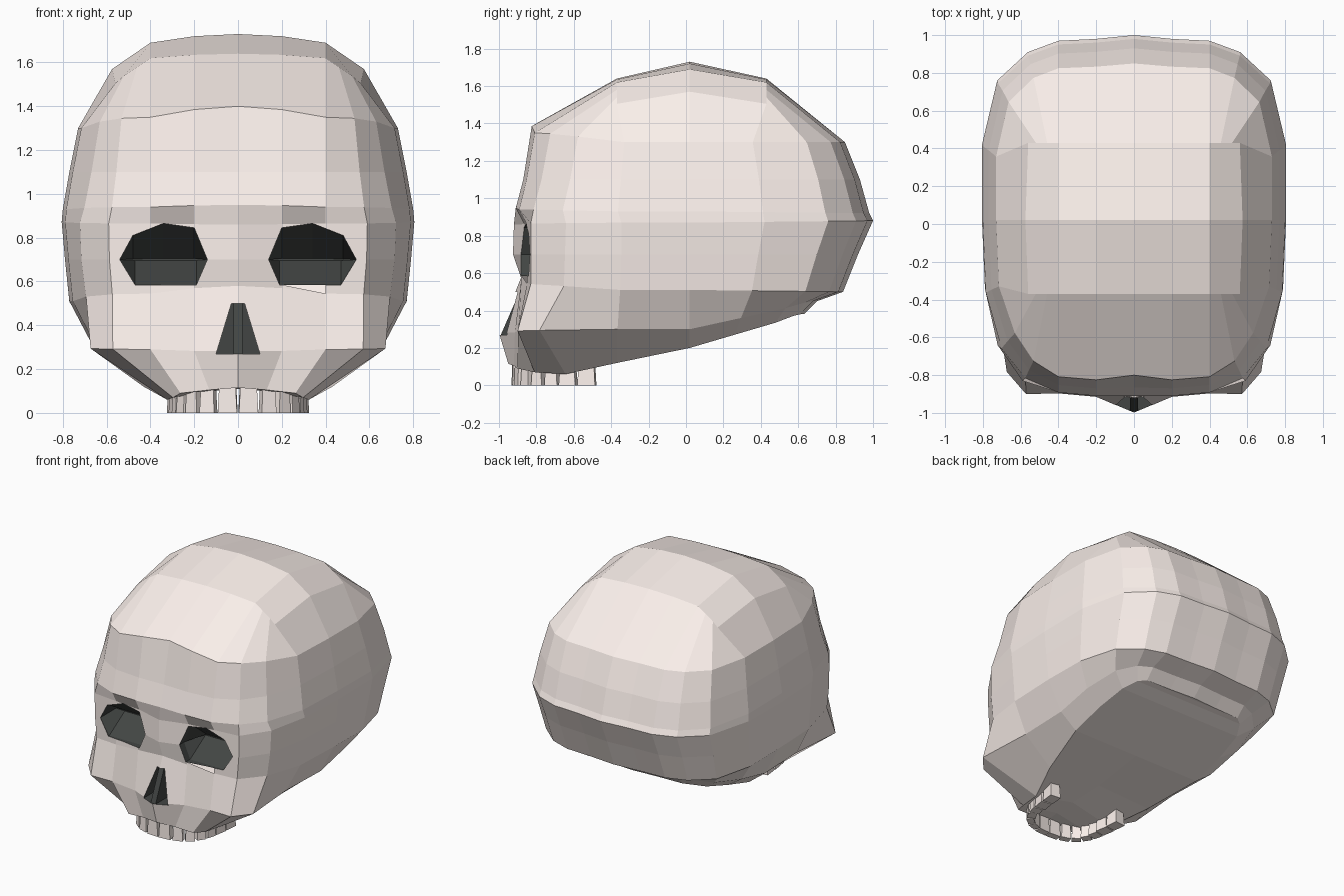
import bpy, bmesh, math
from mathutils import Matrix

if "Cube" in bpy.data.objects:
    bpy.data.objects.remove(bpy.data.objects["Cube"])

def material(name, c):
    m = bpy.data.materials.new(name)
    m.diffuse_color = (*c, 1)
    m.use_nodes = True
    m.node_tree.nodes["Principled BSDF"].inputs["Base Color"].default_value = m.diffuse_color
    return m

bone = material("bone", (0.96, 0.87, 0.83))
dark = material("hollow", (0.055, 0.06, 0.057))

def finish(name, bm, index=0):
    bmesh.ops.remove_doubles(bm, verts=bm.verts, dist=0.0005)
    bmesh.ops.recalc_face_normals(bm, faces=bm.faces)
    me = bpy.data.meshes.new(name)
    bm.to_mesh(me)
    bm.free()
    me.materials.append(bone)
    me.materials.append(dark)
    for p in me.polygons:
        p.material_index = index
    ob = bpy.data.objects.new(name, me)
    bpy.context.collection.objects.link(ob)
    return ob

# One half of a slice round the skull, front centre to back centre
def half_ring(y0, yf, yb, w, zf, zs, zb, k=0, t=1):
    c = min(0.4, 0.75 * w)
    d = w - c
    xs = [0, c/2, c, c + (.4 + .2*k)*d, c + (.7 + .27*k)*d, w*.98, w, w,
          c + .8*d, c + .4*d, c, c/2, 0]
    xs = [x*t if i < 5 else x*(1 + t)/2 if i == 5 else x for i, x in enumerate(xs)]
    ys = [y0, yf, yf*.98, yf*(.88 + .08*k), yf*(.7 + .12*k), yf*.4, .02,
          yb*.42, yb*.76, yb*.91, yb*.97, yb*.98, yb]
    fw = [1, .85, .5, .45, .3, 0]
    bw = [0, .4, .75, .95, 1, 1, 1]
    zz = [zs + (zf - zs)*a for a in fw] + [zs + (zb - zs)*a for a in bw]
    return list(zip(xs, ys, zz))

# Slices: centre front y, front y, back y, half width, z front/side/back, squareness, front taper
slices = [
    (-.80, -.825, .85, .73, 1.40, 1.30, 1.30, 0),
    (-.865, -.87, .93, .77, 1.10, 1.10, 1.10, .1),
    (-.91, -.91, .98, .80, .95, .93, .92, .2),
    (-.92, -.865, 1.0, .805, .86, .87, .88, .35),
    (-.925, -.865, .92, .79, .70, .70, .70, .4),
    (-.88, -.88, .84, .77, .58, .51, .50, .35),
    (-1.0, -.915, .70, .66, .28, .30, .45, 1.3),
    (-.95, -.92, .63, .53, .11, .20, .38, 0, .66)]
rings = [half_ring(*s) for s in slices]

# Square rim of the crown, same 13 columns
rim = [(0, 1.64), (.2, 1.635), (.4, 1.62), (.46, 1.58), (.52, 1.54), (.56, 1.505)]
rings.insert(0, [(x, -.37, z) for x, z in rim] + [(.575, .02, 1.57)]
             + [(x, .43, z) for x, z in reversed(rim)])
# Flat plane round the eyes
for r in rings[4:7]:
    r[2] = (.4, -.85, r[2][2])
    r[3] = (r[3][0], -.83, r[3][2])
# Underside edge dips along the tooth row and rises to the back
for i, z in enumerate((.115, .105, .09, .07, .06, .12)):
    rings[-1][i] = (*rings[-1][i][:2], z)

bm = bmesh.new()
for side in (1, -1):
    def add(p):
        return bm.verts.new((p[0]*side, p[1], p[2]))
    R = [[add(p) for p in r] for r in rings]
    for a, b in zip(R, R[1:]):
        for i in range(12):
            bm.faces.new((a[i], a[i+1], b[i+1], b[i]))
    # crown
    T = R[0]
    ridge = [add(p) for p in ((0, .02, 1.73), (.2, .02, 1.72), (.4, .02, 1.69))]
    for i in range(2):
        bm.faces.new((T[i], T[i+1], ridge[i+1], ridge[i]))
        bm.faces.new((T[12-i], T[11-i], ridge[i+1], ridge[i]))
    bm.faces.new((ridge[2], T[2], T[3], T[4], T[5], T[6]))
    bm.faces.new((ridge[2], T[10], T[9], T[8], T[7], T[6]))
    # underside, as strips from the rim to the midline, with a raised palate
    B = R[-1]
    rise = [0, .01, .02, .05, .07, .02] + [0]*6
    mid = [B[0]] + [add((0, B[i].co.y, B[i].co.z + rise[i])) for i in range(1, 12)] + [B[12]]
    bm.faces.new((B[0], B[1], mid[1]))
    for i in range(1, 11):
        bm.faces.new((B[i], B[i+1], mid[i+1], mid[i]))
    bm.faces.new((B[11], B[12], mid[11]))
skull = finish("skull", bm)

# Tapering prism along y: outline in x,z plus (y, z scale) steps
def prism(name, outline, steps, zc, index=1):
    bm = bmesh.new()
    loops = [[bm.verts.new((x, y, zc + (z - zc)*s)) for x, z in outline] for y, s in steps]
    n = len(outline)
    for a, b in zip(loops, loops[1:]):
        for i in range(n):
            bm.faces.new((a[i], a[(i+1) % n], b[(i+1) % n], b[i]))
    bm.faces.new(loops[0])
    bm.faces.new(loops[-1])
    return finish(name, bm, index)

# Eye sockets and nose opening
eye = [(.14, .70), (.20, .845), (.34, .865), (.48, .81), (.54, .70), (.47, .585), (.19, .585)]
cutters = [prism("eye_cutter", [(x*s, z) for x, z in eye],
                 [(-1.2, 1), (-.83, 1), (-.65, .03)], .70) for s in (1, -1)]
nose = [(-.03, .50), (.03, .50), (.10, .27), (-.10, .27)]
cutters.append(prism("nose_cutter", nose, [(-1.2, 1), (-.82, 1)], .38))
for c in cutters:
    c.hide_render = True
    m = skull.modifiers.new("cut", 'BOOLEAN')
    m.operation = 'DIFFERENCE'
    m.solver = 'EXACT'
    m.object = c
dg = bpy.context.evaluated_depsgraph_get()
cut_mesh = bpy.data.meshes.new_from_object(skull.evaluated_get(dg))
skull.modifiers.clear()
skull.data = cut_mesh
for c in cutters:
    bpy.data.objects.remove(c)

# Nasal septum: thin wedge inside the nose opening
bm = bmesh.new()
pts = [(-.89, .50), (-.99, .27), (-.81, .27), (-.81, .50)]
L = [bm.verts.new((-.02, y, z)) for y, z in pts]
Q = [bm.verts.new((.02, y, z)) for y, z in pts]
bm.faces.new(L)
bm.faces.new(Q)
for i in range(4):
    j = (i + 1) % 4
    bm.faces.new((L[i], L[j], Q[j], Q[i]))
finish("nasal_septum", bm, 1)

# Upper teeth round the arch: x, y, width, depth, turn, top z
arch = [(.047, -.905, .088, .05, 4, .13), (.135, -.885, .07, .05, 18, .12),
        (.20, -.845, .065, .05, 38, .11), (.24, -.785, .065, .06, 58, .10),
        (.26, -.715, .07, .07, 75, .10), (.27, -.63, .09, .08, 80, .10),
        (.28, -.53, .095, .08, 84, .13)]
bm = bmesh.new()
for x, y, w, d, turn, top in arch:
    for s in (1, -1):
        M = (Matrix.Translation((x*s, y, top/2)) @ Matrix.Rotation(math.radians(turn*s), 4, 'Z')
             @ Matrix.Diagonal((w, d, top, 1)))
        for v in bmesh.ops.create_cube(bm, size=1, matrix=M)['verts']:
            if v.co.z > top/2:  # slightly narrower at the gum
                v.co.x = x*s + (v.co.x - x*s)*.85
                v.co.y = y + (v.co.y - y)*.85
finish("upper_teeth", bm)
